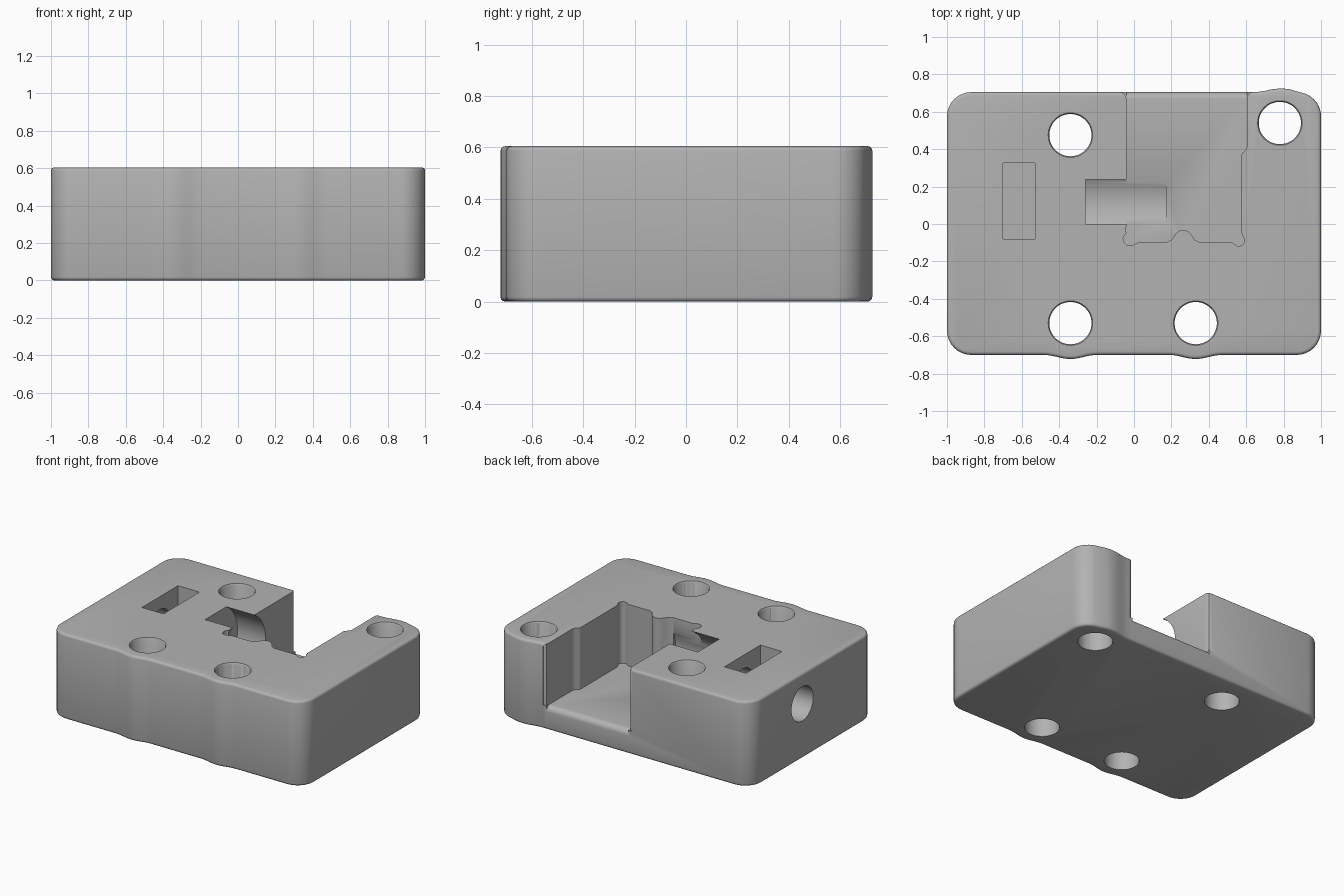
import bpy, bmesh, math
from mathutils import Matrix

if "Cube" in bpy.data.objects:
    bpy.data.objects.remove(bpy.data.objects["Cube"])

H = 0.605       # block height
FLOOR = 0.167   # pocket floor height
AXIS_Y, AXIS_Z = 0.12, 0.39   # shared axis of the bore and the drum recess

grey = bpy.data.materials.new("grey plastic")
grey.diffuse_color = (0.45, 0.45, 0.45, 1)
grey.use_nodes = True
grey.node_tree.nodes["Principled BSDF"].inputs["Base Color"].default_value = grey.diffuse_color


def make_object(name, bm):
    bmesh.ops.recalc_face_normals(bm, faces=bm.faces)
    mesh = bpy.data.meshes.new(name)
    bm.to_mesh(mesh)
    bm.free()
    mesh.materials.append(grey)
    obj = bpy.data.objects.new(name, mesh)
    bpy.context.collection.objects.link(obj)
    return obj


def prism(points, z0, z1):
    bm = bmesh.new()
    face = bm.faces.new([bm.verts.new((x, y, z0)) for x, y in points])
    top = bmesh.ops.extrude_face_region(bm, geom=[face])["geom"]
    bmesh.ops.translate(bm, vec=(0, 0, z1 - z0),
                        verts=[v for v in top if isinstance(v, bmesh.types.BMVert)])
    return bm


def cone(r1, r2, depth, matrix, segments=48):
    bm = bmesh.new()
    bmesh.ops.create_cone(bm, cap_ends=True, segments=segments, radius1=r1,
                          radius2=r2, depth=depth, matrix=matrix)
    return bm


def arc(cx, cy, r, a0, a1, n=8):
    return [(cx + r * math.cos(math.radians(a0 + (a1 - a0) * i / n)),
             cy + r * math.sin(math.radians(a0 + (a1 - a0) * i / n)))
            for i in range(n + 1)]


def bump(cx, base, height, half, n=10):
    return [(cx - half + 2 * half * i / n,
             base + height * 0.5 * (1 - math.cos(2 * math.pi * i / n)))
            for i in range(n + 1)]


# Block outline: rounded rectangle with swells beside the screw holes
R = 0.13
outline = arc(-1 + R, -0.70 + R, R, 180, 270)
outline += bump(-0.34, -0.70, -0.022, 0.14) + bump(0.33, -0.70, -0.022, 0.14)
outline += arc(1 - R, -0.70 + R, R, 270, 360)
outline += arc(0.87, 0.575, R, 0, 70)
outline += [(0.87, 0.709), (0.83, 0.721), (0.785, 0.725), (0.74, 0.721),
            (0.70, 0.712), (0.66, 0.706), (0.62, 0.705)]
outline += arc(-1 + R, 0.705 - R, R, 90, 180)

bm = prism(outline, 0, H)
rims = [e for e in bm.edges if abs(e.verts[0].co.z - e.verts[1].co.z) < 1e-6]
bmesh.ops.bevel(bm, geom=rims, offset=0.018, segments=3, profile=0.5,
                affect='EDGES')
block = make_object("mount_block", bm)


def cut(bm):
    cutter = make_object("cutter", bm)
    cutter.hide_render = True
    mod = block.modifiers.new("cut", 'BOOLEAN')
    mod.operation = 'DIFFERENCE'
    mod.solver = 'EXACT'
    mod.object = cutter
    bpy.context.view_layer.objects.active = block
    bpy.ops.object.modifier_apply(modifier=mod.name)
    bpy.data.objects.remove(cutter)


# Open pocket with a small tongue in its inner wall
pocket = [(-0.07, 0.80), (-0.07, 0.705), (-0.05, 0.695), (-0.04, 0.67), (-0.04, -0.01)]
pocket += [(-0.045, -0.03), (-0.04, -0.05)]
pocket += arc(-0.022, -0.08, 0.036, 130, 300)
pocket += [(0.02, -0.10), (0.17, -0.10), (0.20, -0.085), (0.22, -0.055)]
pocket += arc(0.263, -0.077, 0.045, 140, 40)
pocket += [(0.306, -0.055), (0.325, -0.085), (0.355, -0.10), (0.525, -0.10)]
pocket += arc(0.56, -0.088, 0.03, 220, 400)
pocket += [(0.573, -0.04), (0.573, 0.365), (0.58, 0.38), (0.597, 0.395),
           (0.605, 0.415), (0.605, 0.67), (0.61, 0.695), (0.63, 0.705), (0.63, 0.80)]
cut(prism(pocket, FLOOR, H + 0.1))

# Rounded lip where the pocket floor meets the back
lip = [(0.75, FLOOR + 0.05)] + [(y, z) for y, z in
       arc(0.665, FLOOR - 0.04, 0.0402, 90, 0, 6)] + [(0.75, FLOOR - 0.04)]
bm = prism(lip, -0.04, 0.605)
bm.transform(Matrix(((0, 0, 1, 0), (1, 0, 0, 0), (0, 1, 0, 0), (0, 0, 0, 1))))
cut(bm)

# Drum recess lying along x, breaking through the top and the pocket floor
turn = Matrix.Rotation(math.pi / 2, 4, 'Y')
cut(cone(0.246, 0.246, 0.43, Matrix.Translation((-0.045, AXIS_Y, AXIS_Z)) @ turn, 72))

# Shaft bore from the left side
cut(cone(0.122, 0.122, 0.9, Matrix.Translation((-0.65, AXIS_Y, AXIS_Z)) @ turn))

# Rectangular nut slot
cut(prism([(-0.70, -0.08), (-0.53, -0.08), (-0.53, 0.325), (-0.70, 0.325)],
          0.19, H + 0.1))

# Four screw holes with eased top rims
for x, y in ((-0.34, 0.475), (0.78, 0.54), (-0.34, -0.53), (0.33, -0.53)):
    cut(cone(0.113, 0.113, 1.0, Matrix.Translation((x, y, 0.3))))
    cut(cone(0.107, 0.131, 0.036, Matrix.Translation((x, y, H))))

bpy.ops.object.select_all(action='DESELECT')
block.select_set(True)
bpy.context.view_layer.objects.active = block
bpy.ops.object.shade_smooth_by_angle(angle=math.radians(35))
